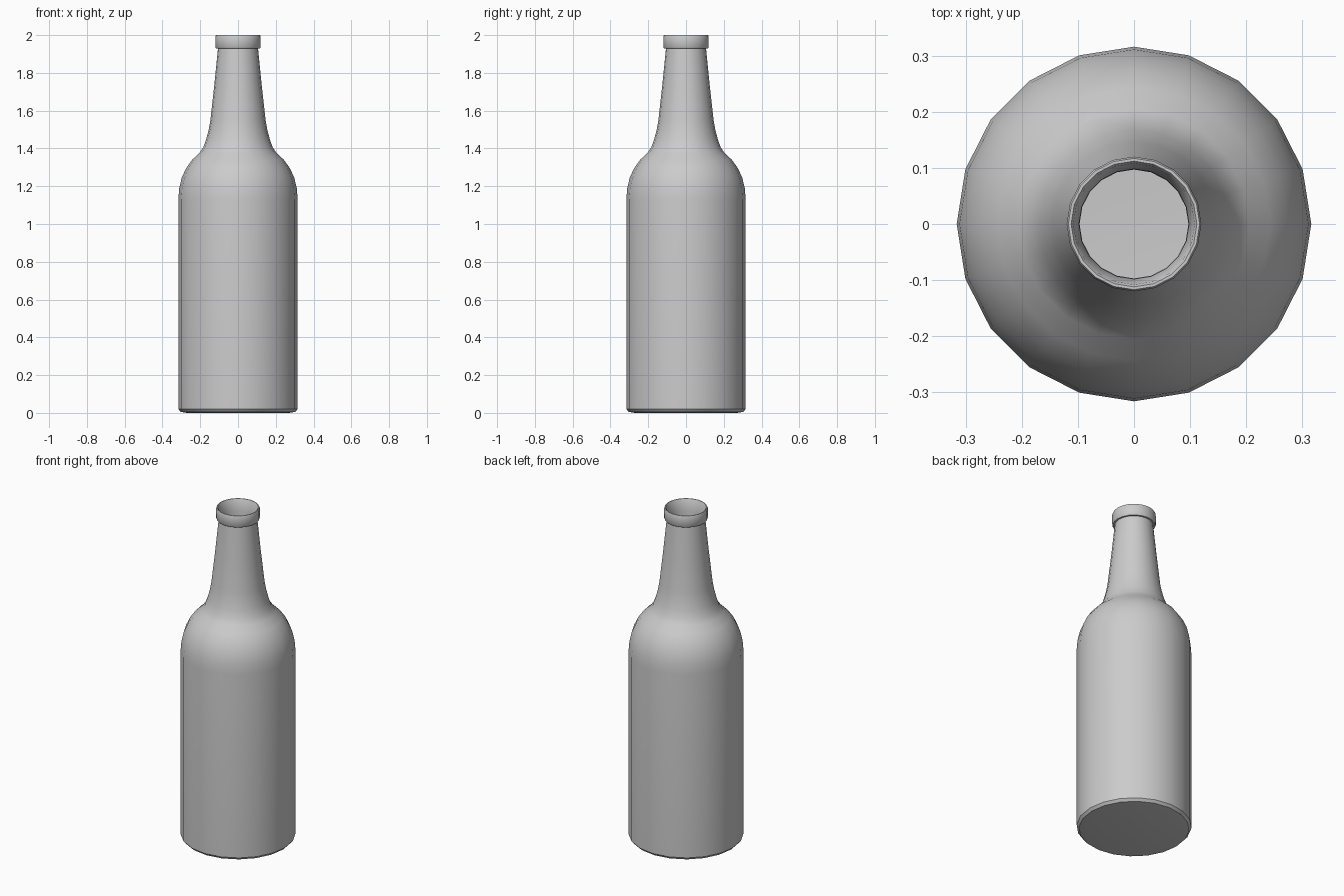
import bpy, bmesh
from math import cos, sin, tau

if "Cube" in bpy.data.objects:
    bpy.data.objects.remove(bpy.data.objects["Cube"])

SIDES = 20

def lathe(name, profile, sides=SIDES, cap_bottom=False):
    """Revolve (radius, z) points, listed from bottom to top, around z."""
    bm = bmesh.new()
    rings = [[bm.verts.new((r * cos(tau * i / sides), r * sin(tau * i / sides), z))
              for i in range(sides)] for r, z in profile]
    for low, high in zip(rings, rings[1:]):
        for i in range(sides):
            j = (i + 1) % sides
            bm.faces.new((low[i], low[j], high[j], high[i]))
    if cap_bottom:
        bm.faces.new(rings[0][::-1])
    mesh = bpy.data.meshes.new(name)
    bm.to_mesh(mesh)
    bm.free()
    obj = bpy.data.objects.new(name, mesh)
    bpy.context.collection.objects.link(obj)
    bpy.ops.object.select_all(action='DESELECT')
    obj.select_set(True)
    bpy.context.view_layer.objects.active = obj
    bpy.ops.object.shade_smooth_by_angle(angle=0.6)
    return obj

# Foot and straight body, rounded shoulder, tapering neck
base = [(0.27, 0.0), (0.303, 0.005), (0.316, 0.02), (0.316, 1.13)]
shoulder = [(0.311, 1.19), (0.298, 1.245), (0.275, 1.295), (0.243, 1.34),
            (0.205, 1.375), (0.184, 1.405), (0.168, 1.45), (0.155, 1.50)]
neck = [(0.146, 1.55), (0.125, 1.74), (0.106, 1.93)]
# Raised lip turning over into the inside of the mouth
lip = [(0.116, 1.93), (0.120, 1.936), (0.120, 1.994), (0.117, 2.0),
       (0.112, 2.0), (0.108, 1.994), (0.098, 1.93), (0.097, 1.87)]

lathe("bottle", base + shoulder + neck + lip, cap_bottom=True)
